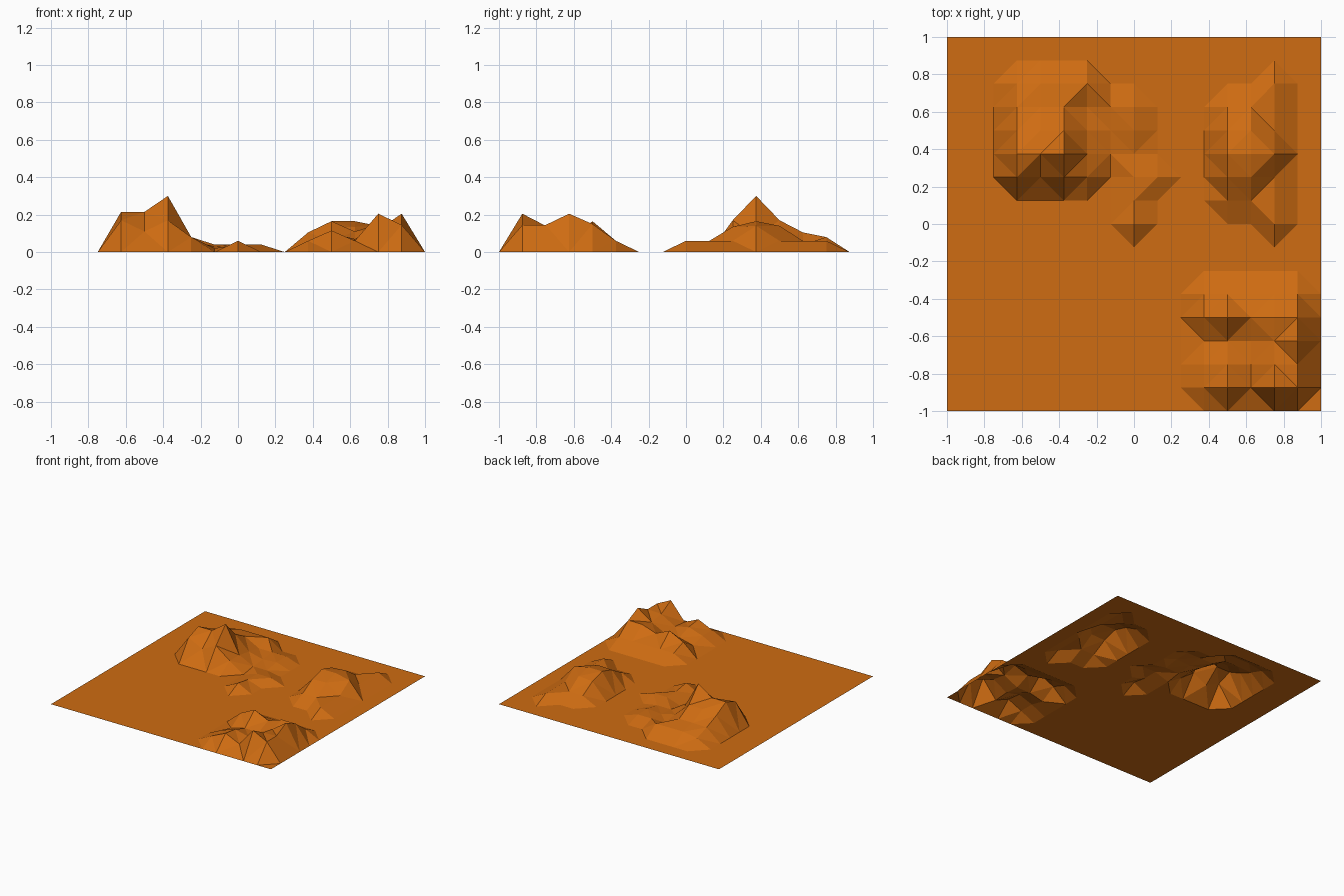
import bpy

if "Cube" in bpy.data.objects:
    bpy.data.objects.remove(bpy.data.objects["Cube"])

CELL = 0.125  # the ground is a 16 x 16 grid

# Each hill: grid column of its left side, grid row of its back, then heights
# in hundredths of a unit, listed from the back row to the front row.
HILLS = [
    # back left peak
    (-5, 6, [(6, 8, 8, 8),
             (10, 10.5, 10.5, 4),
             (15, 17, 17, 6),
             (21.5, 21.5, 30, 8),
             (17, 11, 17, 8)]),
    # low middle ridge
    (-1, 5, [(4, 4, 0),
             (3, 4, 0),
             (2, 2, 0),
             (0, 4, 4),
             (0, 4, 0),
             (0, 6, 0)]),
    # back right ridge
    (4, 6, [(0, 0, 6),
            (6, 6, 6),
            (13, 14, 6),
            (16.5, 16.5, 14),
            (13, 13.5, 6),
            (6, 6, 6),
            (0, 0, 6)]),
    # front right hill with a hollow
    (3, -3, [(6, 6, 6, 6, 6),
             (10.5, 16.5, 11, 15, 15),
             (3, 6, 6, 12, 20.5),
             (6, 10, 7, 14, 14.5),
             (6, 11.5, 6, 20.5, 14.5)]),
]

heights = {}
for col, row, table in HILLS:
    for j, line in enumerate(table):
        for i, h in enumerate(line):
            heights[col + i, row - j] = h / 100

# ground sheet raised into hills
bpy.ops.mesh.primitive_grid_add(x_subdivisions=16, y_subdivisions=16, size=2)
terrain = bpy.context.object
terrain.name = "hilly_ground"
for v in terrain.data.vertices:
    key = (round(v.co.x / CELL), round(v.co.y / CELL))
    v.co.z = heights.get(key, 0)

# flat facets, split along the shorter diagonal
facets = terrain.modifiers.new("facets", 'TRIANGULATE')
facets.quad_method = 'SHORTEST_DIAGONAL'

# orange earth
earth = bpy.data.materials.new("orange_earth")
earth.diffuse_color = (0.62, 0.15, 0.006, 1)
earth.use_nodes = True
earth.node_tree.nodes["Principled BSDF"].inputs["Base Color"].default_value = earth.diffuse_color
terrain.data.materials.append(earth)
